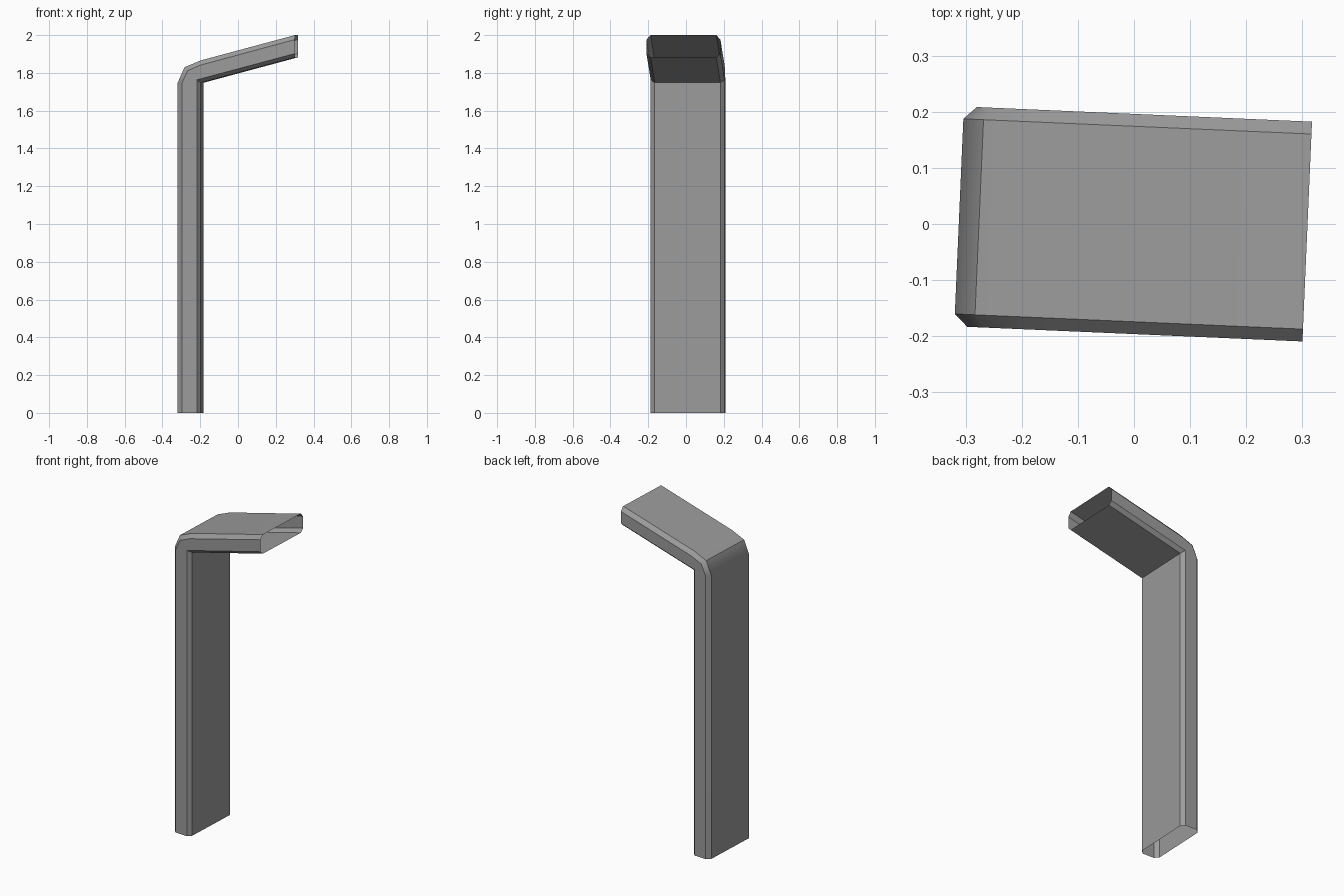
import bpy
import bmesh
import math

cube = bpy.data.objects.get("Cube")
if cube:
    bpy.data.objects.remove(cube, do_unlink=True)

grey = bpy.data.materials.new("plain grey")
grey.use_nodes = True
colour = (0.33, 0.33, 0.33, 1)
grey.diffuse_color = colour
grey.node_tree.nodes["Principled BSDF"].inputs["Base Color"].default_value = colour

# Lengthwise edges (x, z) of the bent tube, from the post foot to the arm tip
FLAT, SIDE = 0.174, 0.196
outer = [(-0.312, 0), (-0.312, 1.748), (-0.276, 1.83), (-0.19, 1.866), (0.309, 2.0)]
outer_side = [(-0.289, 0), (-0.289, 1.745), (-0.258, 1.812), (-0.187, 1.842), (0.309, 1.976)]
inner_side = [(-0.21, 0)] + [(-0.21, 1.763)] * 3 + [(0.309, 1.902)]
inner = [(-0.19, 0)] + [(-0.19, 1.748)] * 3 + [(0.309, 1.882)]

# Edges in order around the chamfered section
edges = [(outer, -FLAT), (outer, FLAT), (outer_side, SIDE), (inner_side, SIDE),
         (inner, FLAT), (inner, -FLAT), (inner_side, -SIDE), (outer_side, -SIDE)]

# Skin the tube, leaving both ends open
bm = bmesh.new()
rings = [[bm.verts.new((path[i][0], y, path[i][1])) for path, y in edges]
         for i in range(len(outer))]
for low, high in zip(rings, rings[1:]):
    for k in range(len(edges)):
        n = (k + 1) % len(edges)
        bm.faces.new((low[k], high[k], high[n], low[n]))

# The inside of the bend is a single sharp corner
bmesh.ops.remove_doubles(bm, verts=bm.verts[:], dist=0.0005)
bmesh.ops.recalc_face_normals(bm, faces=bm.faces[:])
bm.faces.ensure_lookup_table()
back = min(bm.faces, key=lambda f: f.calc_center_median().x)
if back.normal.x > 0:
    bmesh.ops.reverse_faces(bm, faces=bm.faces[:])

mesh = bpy.data.meshes.new("bent_post")
bm.to_mesh(mesh)
bm.free()
mesh.materials.append(grey)
post = bpy.data.objects.new("bent_post", mesh)
bpy.context.collection.objects.link(post)
post.rotation_euler.z = math.radians(-2.5)

# Soft bend, crisp chamfers
bpy.ops.object.select_all(action='DESELECT')
post.select_set(True)
bpy.context.view_layer.objects.active = post
bpy.ops.object.shade_smooth_by_angle(angle=math.radians(30))
weighted = post.modifiers.new("weighted_normals", 'WEIGHTED_NORMAL')
weighted.keep_sharp = True
